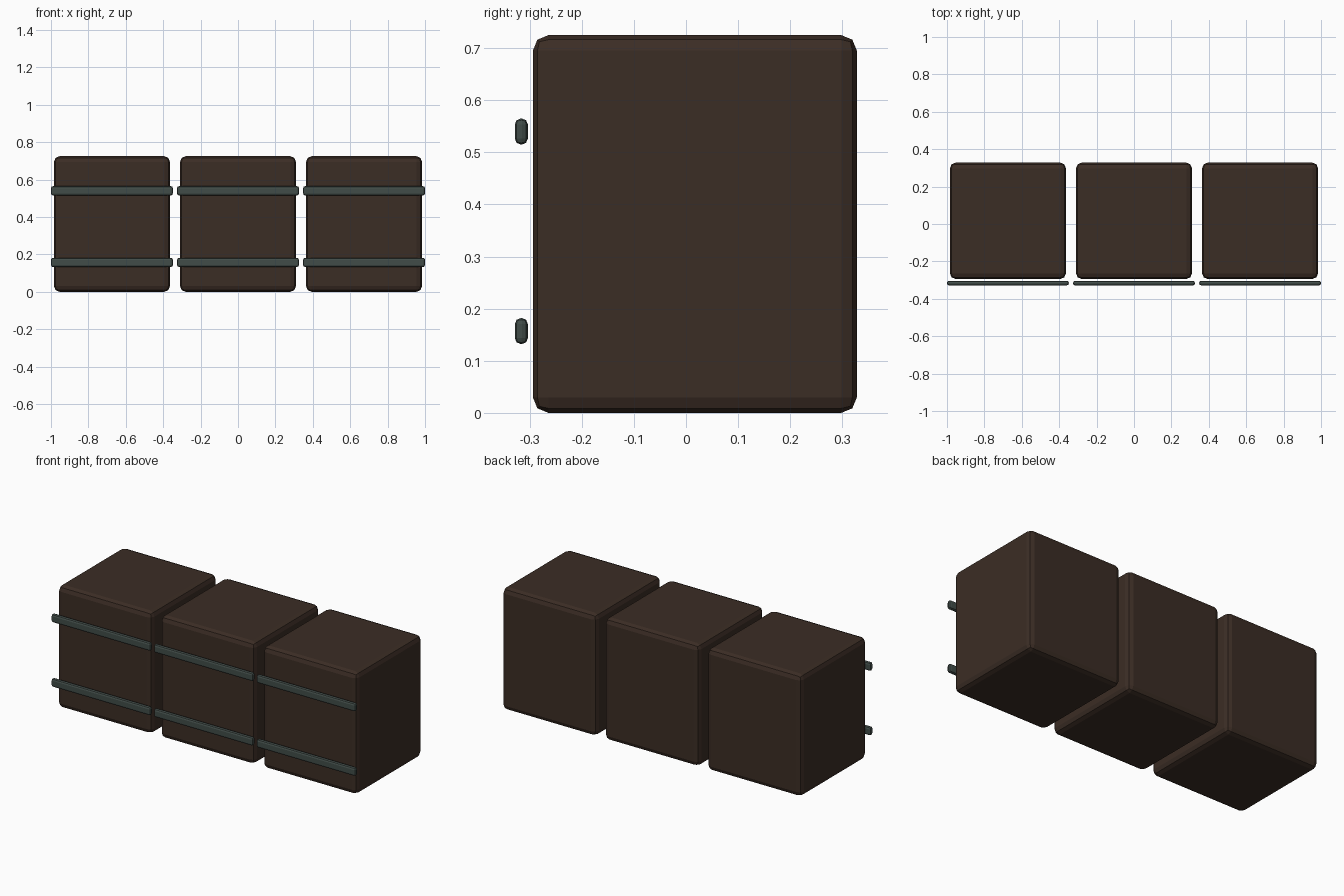
import bpy

if "Cube" in bpy.data.objects:
    bpy.data.objects.remove(bpy.data.objects["Cube"])


def material(name, rgb):
    m = bpy.data.materials.new(name)
    m.diffuse_color = (*rgb, 1)
    m.use_nodes = True
    m.node_tree.nodes["Principled BSDF"].inputs["Base Color"].default_value = m.diffuse_color
    return m


def rounded_box(name, center, size, bevel, mat):
    """Flat-shaded box with a two-segment bevel on every edge."""
    bpy.ops.mesh.primitive_cube_add(size=1, location=center)
    ob = bpy.context.object
    ob.name = name
    ob.scale = size
    bpy.ops.object.transform_apply(location=False, rotation=False, scale=True)
    mod = ob.modifiers.new("rounded_edges", 'BEVEL')
    mod.width = bevel
    mod.segments = 2
    mod.limit_method = 'NONE'
    ob.data.materials.append(mat)
    return ob


brown = material("dark brown", (0.044, 0.026, 0.018))
iron = material("grey green iron", (0.053, 0.073, 0.066))

# Three crates in a row, each with two bands standing just off its front
for i, x in enumerate((-0.674, 0.0, 0.674), 1):
    rounded_box(f"crate_{i}", (x, 0.017, 0.3625), (0.62, 0.622, 0.725), 0.03, brown)
    for label, z in (("lower", 0.157), ("upper", 0.54)):
        rounded_box(f"{label}_band_{i}", (x, -0.316, z), (0.652, 0.025, 0.05), 0.0115, iron)
